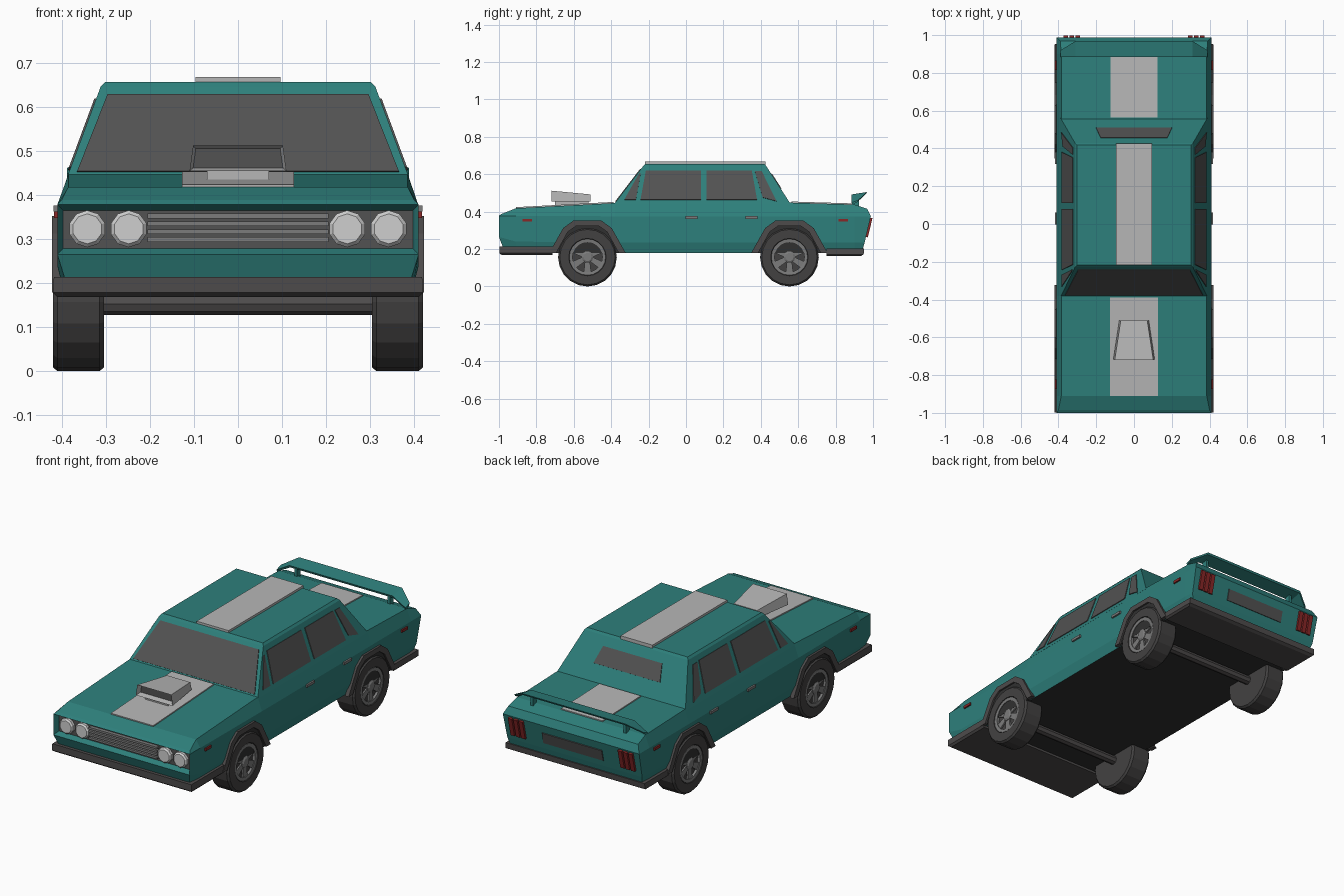
import bpy, bmesh, math
from mathutils import Vector

if "Cube" in bpy.data.objects:
    bpy.data.objects.remove(bpy.data.objects["Cube"])


def material(name, r, g, b):
    m = bpy.data.materials.new(name)
    m.diffuse_color = (r, g, b, 1)
    m.use_nodes = True
    m.node_tree.nodes["Principled BSDF"].inputs["Base Color"].default_value = m.diffuse_color
    return m


TEAL = material("teal_paint", 0.027, 0.215, 0.200)
SILVER = material("silver_stripe", 0.47, 0.47, 0.47)
LAMP = material("lamp_white", 0.62, 0.62, 0.62)
GLASS = material("dark_glass", 0.085, 0.085, 0.085)
RUBBER = material("tyre_rubber", 0.055, 0.053, 0.053)
TRIM = material("bumper_grey", 0.075, 0.07, 0.07)
UNDER = material("underbody_black", 0.03, 0.03, 0.03)
METAL = material("rim_metal", 0.20, 0.20, 0.20)
RED = material("red_lamp", 0.25, 0.02, 0.02)


def finish(name, bm, *mats):
    bmesh.ops.recalc_face_normals(bm, faces=bm.faces)
    me = bpy.data.meshes.new(name)
    bm.to_mesh(me)
    bm.free()
    for m in mats:
        me.materials.append(m)
    ob = bpy.data.objects.new(name, me)
    bpy.context.collection.objects.link(ob)
    return ob


def loft_bm(rings, caps=True, closed=False):
    """Skin a list of equal-length point rings; caps are filled with strips."""
    bm = bmesh.new()
    vs = [[bm.verts.new(p) for p in r] for r in rings]
    n = len(vs[0])
    pairs = list(zip(vs, vs[1:])) + ([(vs[-1], vs[0])] if closed else [])
    for a, b in pairs:
        for i in range(n):
            j = (i + 1) % n
            bm.faces.new((a[i], a[j], b[j], b[i]))
    if caps:
        for r in (vs[0], vs[-1]):
            for i in range(n // 2 - 1):
                bm.faces.new((r[i], r[i + 1], r[n - 2 - i], r[n - 1 - i]))
    bmesh.ops.recalc_face_normals(bm, faces=bm.faces)
    return bm


def loft(name, rings, mat, **kw):
    return finish(name, loft_bm(rings, **kw), mat)


def box(name, x0, x1, y0, y1, z0, z1, mat):
    ring = lambda z: [(x0, y0, z), (x0, y1, z), (x1, y1, z), (x1, y0, z)]
    return loft(name, [ring(z0), ring(z1)], mat)


def plate(name, pts, mat, t=0.008):
    """Flat polygon thickened evenly to both sides."""
    p = [Vector(q) for q in pts]
    n = (p[1] - p[0]).cross(p[2] - p[0]).normalized() * t / 2
    return loft(name, [[q - n for q in p], [q + n for q in p]], mat)


def lathe(name, prof, y, z, s, mat, sides=20, **kw):
    """Revolve (radius, x) points about a sideways axle; s mirrors x."""
    rings = [[(s * x, y + r * math.cos(2 * math.pi * k / sides),
               z + r * math.sin(2 * math.pi * k / sides)) for k in range(sides)]
             for r, x in prof]
    return loft(name, rings, mat, **kw)


def recess_front(bm, thick, depth):
    f = max((f for f in bm.faces if f.normal.y < -0.8), key=lambda f: f.calc_area())
    bmesh.ops.inset_individual(bm, faces=[f], thickness=thick, depth=-depth, use_even_offset=True)
    f.material_index = 1


# Lower body: each station is y, x, z for sill, lower crease, upper crease, shoulder
stations = [
    ((-.975, -1, -1, -.985), (.39, .41, .41, .40), (.20, .265, .378, .388)),
    ((-.91,) * 4, (.395, .41, .41, .385), (.18, .24, .378, .418)),
    ((-.38,) * 4, (.395, .41, .41, .385), (.18, .235, .375, .446)),
    ((.56,) * 4, (.395, .41, .41, .385), (.18, .235, .375, .448)),
    ((.90,) * 4, (.395, .41, .41, .385), (.18, .235, .375, .438)),
    ((.94, .955, .988, .968), (.39, .405, .41, .39), (.18, .235, .375, .415)),
]
rings = []
for ys, xs, zs in stations:
    half = list(zip(xs, ys, zs))
    rings.append([(-x, y, z) for x, y, z in half] + half[::-1])
bm = loft_bm(rings)
recess_front(bm, 0.013, 0.03)
for f in bm.faces:
    if f.normal.z < -0.9 and f.calc_center_median().z < 0.2:
        f.material_index = 2
finish("body", bm, TEAL, GLASS, UNDER)

# Cabin
loft("cabin", [[(-x, f, z), (x, f, z), (x, r, z), (-x, r, z)] for x, f, r, z in
               ((.388, -.385, .56, .44), (.312, -.228, .428, .645), (.302, -.218, .418, .656))], TEAL)
front_y = lambda z: -.385 + (z - .44) * .766
rear_y = lambda z: .56 - (z - .44) * .644
side_x = lambda z: .388 - (z - .44) * .371
plate("windshield", [(x, front_y(z), z) for x, z in
                     ((-.365, .452), (.365, .452), (.296, .627), (-.296, .627))], GLASS)
plate("rear_window", [(x, rear_y(z), z) for x, z in
                      ((-.2, .523), (.2, .523), (.177, .602), (-.177, .602))], GLASS)
side_windows = {
    "front_quarter_window": ((-.33, .463), (-.268, .463), (-.242, .605), (-.25, .605)),
    "front_door_window": ((-.243, .463), (.08, .463), (.08, .618), (-.215, .618)),
    "rear_door_window": ((.11, .463), (.38, .463), (.352, .618), (.11, .618)),
    "rear_quarter_window": ((.41, .475), (.484, .455), (.405, .615), (.368, .615)),
}

# Stripes
box("roof_stripe", -.096, .096, -.218, .425, .65, .668, SILVER)
plate("hood_stripe", [(-.127, -.91, .42), (.127, -.91, .42), (.127, -.388, .448), (-.127, -.388, .448)], SILVER)
plate("trunk_stripe", [(-.124, .565, .45), (.124, .565, .45), (.124, .895, .44), (-.124, .895, .44)], SILVER)

# Hood scoop
box("scoop_base", -.07, .07, -.70, -.52, .43, .458, SILVER)
bm = loft_bm([[(-x, y, .454), (-x + .008, y, z), (x - .008, y, z), (x, y, .454)]
              for x, y, z in ((.11, -.72, .512), (.078, -.51, .492))])
recess_front(bm, 0.007, 0.03)
finish("hood_scoop", bm, SILVER, GLASS)

# Grille, bumpers, licence panel
for k in range(4):
    z = .293 + k * .018
    box("grille_bar", -.205, .205, -.99, -.965, z, z + .011, METAL)
loft("front_bumper", [[(-x, f, z), (x, f, z), (x, -.715, z), (-x, -.715, z)]
                      for x, f, z in ((.41, -.985, .168), (.42, -.998, .178), (.418, -.998, .214))], TRIM)
loft("rear_bumper", [[(-x, .75, z), (x, .75, z), (x, r, z), (-x, r, z)]
                     for x, r, z in ((.41, .935, .163), (.42, .95, .172), (.418, .953, .203))], TRIM)
tail_y = lambda z: .989 - (.375 - z) * .24
plate("rear_panel", [(x, tail_y(z), z) for x, z in
                     ((-.18, .27), (.18, .27), (.18, .33), (-.18, .33))], GLASS)

# Rear spoiler: flat wing with drooping ends
loft("spoiler_wing", [[(x, .885, z), (x, r, z + .013), (x, r - .005, z + .003), (x, .89, z - .012)]
                      for x, r, z in ((-.388, .92, .448), (-.31, .968, .492),
                                      (.31, .968, .492), (.388, .92, .448))], TEAL)

# Wheel arch outline (offset from wheel, height)
OUTER = [(-.205, .178), (-.13, .312), (-.075, .352), (.075, .352), (.13, .312), (.205, .178)]
INNER = [(-.168, .178), (-.105, .292), (-.06, .324), (.06, .324), (.105, .292), (.168, .178)]

for s in (-1, 1):
    for name, pts in side_windows.items():
        plate(name, [(s * side_x(z), y, z) for y, z in pts], GLASS)
    # Headlights
    for x in (.248, .342):
        loft("headlight", [[(s * x + r * math.cos(a), y, .323 + r * math.sin(a))
                            for a in [math.pi * (k + .5) / 5 for k in range(10)]]
                           for y, r in ((-.968, .042), (-.985, .042), (-.993, .034))], LAMP)
    # Tail lights, markers, handles
    for k in range(3):
        x = s * (.298 + k * .032)
        plate("tail_light", [(x + dx, tail_y(z), z) for dx, z in
                             ((-.012, .265), (.012, .265), (.012, .367), (-.012, .367))], RED, .02)
    for y in (-.848, .84):
        box("side_marker", s * .405, s * .418, y - .025, y + .025, .348, .362, RED)
    for y in (.03, .35):
        box("door_handle", s * .405, s * .419, y - .032, y + .032, .362, .376, METAL)
    box("spoiler_post", s * .28 - .008, s * .28 + .008, .895, .925, .43, .49, TEAL)

    for y in (-.527, .553):
        # Arch flare and dark wheel well
        ring = lambda pts, x: [(s * x, y + a, z) for a, z in pts]
        loft("wheel_flare", [[ro, rf, ri, rb] for ro, rf, ri, rb in
                             zip(ring(OUTER, .40), ring(OUTER, .422), ring(INNER, .422), ring(INNER, .40))], TRIM)
        loft("wheel_well", [ring(INNER, .39), ring(INNER, .413)], UNDER)
        # Tyre, rim, spokes, hub
        lathe("tyre", [(.148, .304), (.157, .314), (.157, .41), (.148, .42), (.1, .42), (.094, .402)],
              y, .157, s, RUBBER)
        lathe("rim", [(.097, .40), (.097, .418), (.08, .416), (.08, .40)], y, .157, s, METAL,
              caps=False, closed=True)
        lathe("hub", [(.032, .40), (.032, .414), (.022, .42)], y, .157, s, METAL, sides=10)
        for k in range(6):
            a = math.pi * (k + .5) / 3
            c, d = math.cos(a), math.sin(a)
            plate("spoke", [(s * .408, y + r * c - w * d, .157 + r * d + w * c) for r, w in
                            ((.02, -.013), (.085, -.02), (.085, .02), (.02, .013))], METAL)

# Axles
for y in (-.527, .553):
    lathe("axle", [(.024, -.31), (.024, .31)], y, .152, 1, TRIM, sides=8)
